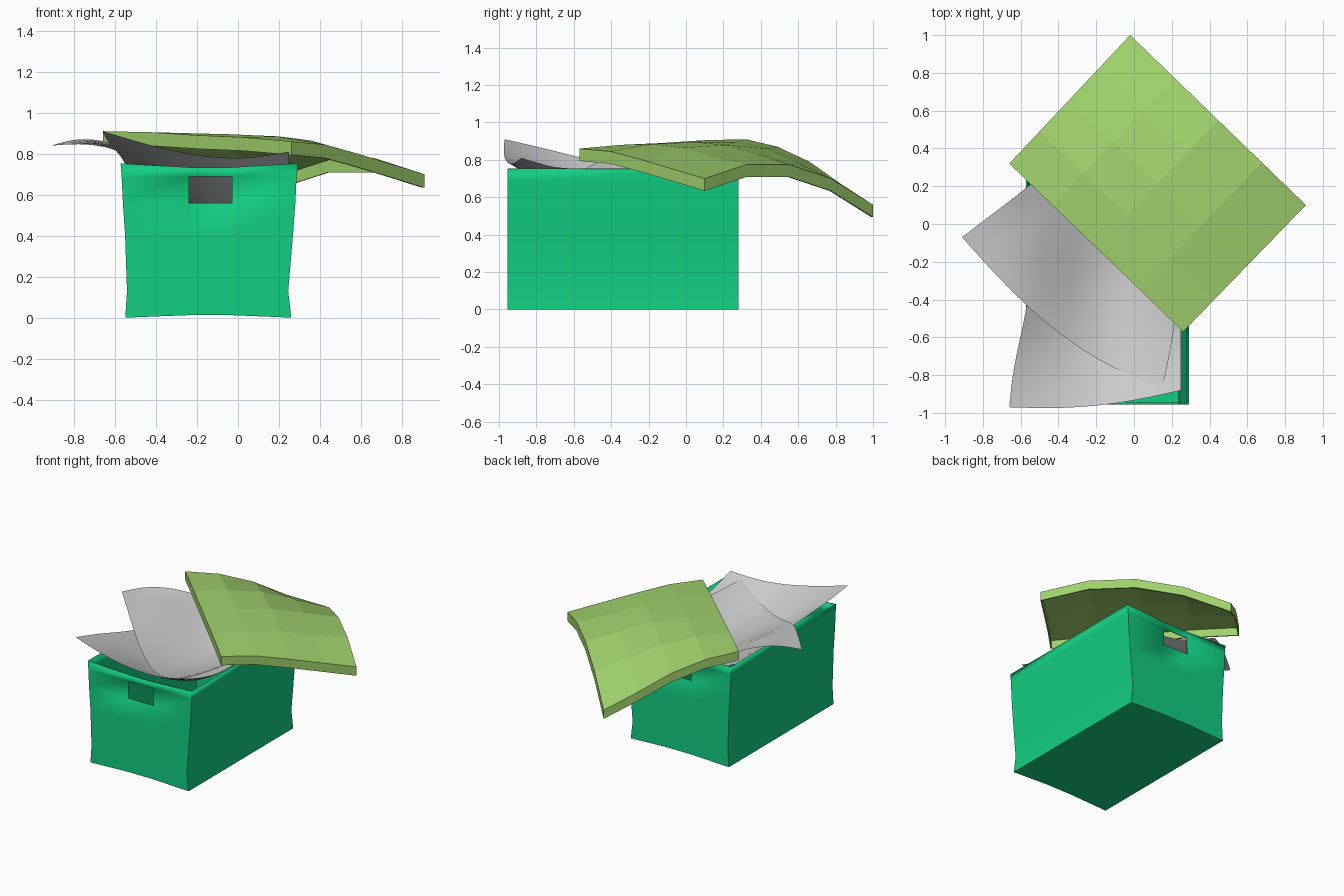
import bpy, bmesh

if "Cube" in bpy.data.objects:
    bpy.data.objects.remove(bpy.data.objects["Cube"])


def paint(obj, color):
    mat = bpy.data.materials.new(obj.name + "_colour")
    mat.diffuse_color = (*color, 1)
    mat.use_nodes = True
    mat.node_tree.nodes["Principled BSDF"].inputs["Base Color"].default_value = mat.diffuse_color
    obj.data.materials.append(mat)


def finish(name, bm, thickness=0, color=None, smooth=None):
    bmesh.ops.recalc_face_normals(bm, faces=bm.faces)
    mesh = bpy.data.meshes.new(name)
    bm.to_mesh(mesh)
    bm.free()
    obj = bpy.data.objects.new(name, mesh)
    bpy.context.collection.objects.link(obj)
    if thickness:
        mod = obj.modifiers.new("Thickness", 'SOLIDIFY')
        mod.thickness = thickness
        mod.offset = -1
    if color:
        paint(obj, color)
    if smooth:
        bpy.ops.object.select_all(action='DESELECT')
        obj.select_set(True)
        bpy.context.view_layer.objects.active = obj
        bpy.ops.object.shade_smooth_by_angle(angle=smooth)
    return obj


def patch(rows):
    """Grid from rows of (start x, start y, end x, end y, bow, heights)."""
    bm = bmesh.new()
    grid = []
    for x0, y0, x1, y1, bow, heights in rows:
        line = []
        for i, z in enumerate(heights):
            t = i / (len(heights) - 1)
            y = y0 + (y1 - y0) * t - bow * 4 * t * (1 - t)
            line.append(bm.verts.new((x0 + (x1 - x0) * t, y, z)))
        grid.append(line)
    for a, b in zip(grid, grid[1:]):
        for i in range(len(a) - 1):
            bm.faces.new((a[i], a[i + 1], b[i + 1], b[i]))
    return bm


# Box: stacked rings with a handle opening at each end
FRONT, BACK = -0.955, 0.28
HOLE = (-0.24, -0.03)
bm = bmesh.new()
rings = []
for left, right, z, sag in ((-0.55, 0.26, 0, -0.012), (-0.542, 0.245, 0.13, 0),
                            (-0.551, 0.268, 0.4, 0), (-0.562, 0.28, 0.56, 0),
                            (-0.568, 0.286, 0.69, 0), (-0.573, 0.292, 0.752, 0.018)):
    xs = (left, *HOLE, right)
    ring = []
    for y, cols in ((FRONT, xs), (BACK, xs[::-1])):
        for x in cols:
            ring.append(bm.verts.new((x, y, z - (sag if x in HOLE else 0))))
    rings.append(ring)
for level, (a, b) in enumerate(zip(rings, rings[1:])):
    for i in range(8):
        if level == 3 and i in (1, 5):
            continue
        j = (i + 1) % 8
        bm.faces.new((a[i], a[j], b[j], b[i]))
for quad in ((0, 1, 6, 7), (1, 2, 5, 6), (2, 3, 4, 5)):
    bm.faces.new([rings[0][i] for i in quad])
finish("box", bm, 0.012, (0.006, 0.62, 0.22), 0.6)

# Lid: warped hollow panel with a rim folded down
heights = ((0.91, 0.905, 0.89, 0.88, 0.86),
           (0.87, 0.895, 0.895, 0.885, 0.845),
           (0.79, 0.86, 0.88, 0.865, 0.80),
           (0.67, 0.78, 0.83, 0.81, 0.75),
           (0.56, 0.70, 0.775, 0.775, 0.70))
rows = []
for i, zs in enumerate(heights):
    v = i / 4
    rows.append((-0.66 + 0.64 * v, 0.32 + 0.68 * v,
                 0.26 + 0.65 * v, -0.57 + 0.67 * v, 0, zs))
bm = patch(rows)
border = [e for e in bm.edges if e.is_boundary]
rim = bmesh.ops.extrude_edge_only(bm, edges=border)["geom"]
bmesh.ops.translate(bm, vec=(0, 0, -0.066),
                    verts=[v for v in rim if isinstance(v, bmesh.types.BMVert)])
finish("lid", bm, 0.01, (0.35, 0.64, 0.15))

# Tissue sheets draped into the box and over its rim
sheets = {
    "lower_tissue_sheet": (
        (-0.66, -0.97, 0.25, -0.88, 0.04, (0.91, 0.84, 0.79, 0.77, 0.81)),
        (-0.64, -0.75, 0.25, -0.72, 0.05, (0.86, 0.76, 0.68, 0.68, 0.76)),
        (-0.57, -0.48, 0.25, -0.48, 0, (0.79, 0.61, 0.52, 0.56, 0.72)),
        (-0.54, -0.2, 0.24, -0.2, 0, (0.73, 0.59, 0.52, 0.56, 0.74)),
        (-0.54, 0.12, 0.2, 0.12, 0, (0.72, 0.62, 0.56, 0.60, 0.76))),
    "upper_tissue_sheet": (
        (-0.91, -0.07, 0.15, -0.87, 0.13, (0.84, 0.86, 0.71, 0.66, 0.78)),
        (-0.78, 0.03, 0.22, -0.55, 0.05, (0.88, 0.84, 0.63, 0.59, 0.74)),
        (-0.62, 0.15, 0.24, -0.2, 0, (0.86, 0.74, 0.62, 0.60, 0.76)),
        (-0.5, 0.25, 0.24, 0.15, 0, (0.80, 0.72, 0.68, 0.70, 0.79))),
}
for name, rows in sheets.items():
    obj = finish(name, patch(rows), smooth=1.5)
    mod = obj.modifiers.new("Drape", 'SUBSURF')
    mod.levels = mod.render_levels = 2
    mod.boundary_smooth = 'PRESERVE_CORNERS'
